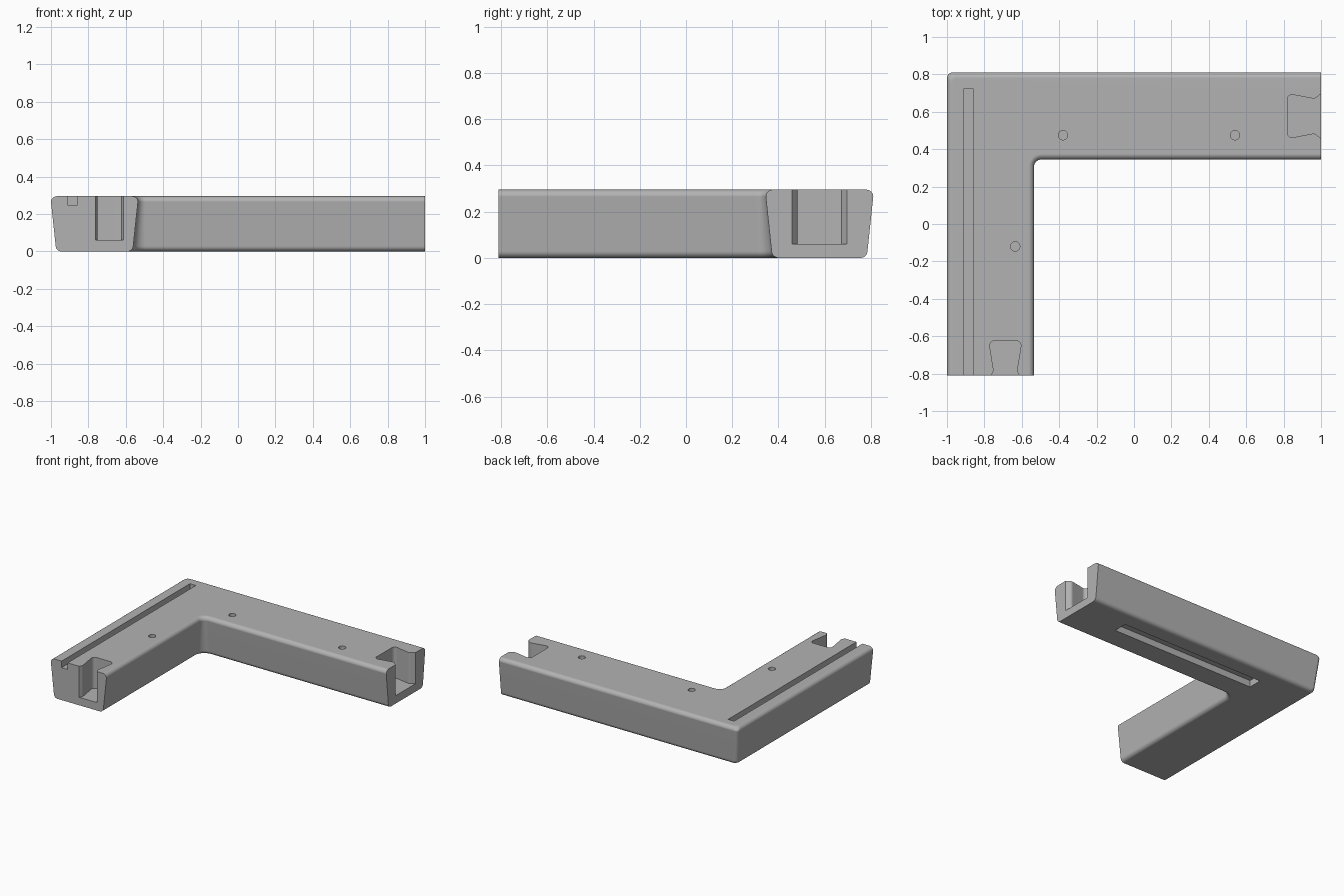
import bpy, bmesh, math
from mathutils import Vector

cube = bpy.data.objects.get("Cube")
if cube:
    bpy.data.objects.remove(cube, do_unlink=True)

HEIGHT, FILLET, TAPER = 0.295, 0.03, 0.025
END_X, END_Y = 1.0, -0.81

grey = bpy.data.materials.new("plain grey")
grey.use_nodes = True
grey.diffuse_color = (0.45, 0.45, 0.45, 1)
grey.node_tree.nodes["Principled BSDF"].inputs["Base Color"].default_value = grey.diffuse_color


def rounded(corners, steps=6):
    """Closed outline from (x, y, radius) corners, with arcs at the corners."""
    out = []
    for i, (x, y, r) in enumerate(corners):
        p = Vector((x, y))
        if r == 0:
            out.append(p)
            continue
        a = (Vector(corners[i - 1][:2]) - p).normalized()
        b = (Vector(corners[(i + 1) % len(corners)][:2]) - p).normalized()
        half = a.angle(b) / 2
        centre = p + (a + b).normalized() * r / math.sin(half)
        start = p + a * r / math.tan(half) - centre
        end = p + b * r / math.tan(half) - centre
        sweep = start.angle(end)
        for k in range(steps + 1):
            t = k / steps
            out.append(centre + (start * math.sin((1 - t) * sweep)
                                 + end * math.sin(t * sweep)) / math.sin(sweep))
    return out


def loft(name, levels):
    """Solid through stacked outlines, given as (outline, z) pairs."""
    bm = bmesh.new()
    rings = [[bm.verts.new((p.x, p.y, z)) for p in outline] for outline, z in levels]
    n = len(rings[0])
    for low, high in zip(rings, rings[1:]):
        for i in range(n):
            j = (i + 1) % n
            bm.faces.new((low[i], low[j], high[j], high[i]))
    bm.faces.new(rings[0][::-1])
    bm.faces.new(rings[-1])
    bmesh.ops.recalc_face_normals(bm, faces=bm.faces)
    mesh = bpy.data.meshes.new(name)
    bm.to_mesh(mesh)
    bm.free()
    mesh.materials.append(grey)
    obj = bpy.data.objects.new(name, mesh)
    bpy.context.collection.objects.link(obj)
    return obj


def corner_outline(inset):
    """L-shaped plan; long sides move in by inset, the two cut ends stay put."""
    left, back = -1 + inset, 0.81 - inset
    right, front = -0.535 - inset, 0.345 + inset
    return rounded([(left, END_Y, 0), (right, END_Y, 0), (right, front, 0.04 + inset),
                    (END_X, front, 0), (END_X, back, 0), (left, back, 0.03)])


# Body: tapered sides with rounded bottom and top edges
levels = []
for k in range(7):
    a = k / 6 * math.pi / 2
    levels.append((TAPER + FILLET * (1 - math.sin(a)), FILLET * (1 - math.cos(a))))
for k in range(7):
    a = k / 6 * math.pi / 2
    levels.append((FILLET * (1 - math.cos(a)), HEIGHT - FILLET * (1 - math.sin(a))))
body = loft("corner_body", [(corner_outline(inset), z) for inset, z in levels])


def cut(outline, z0, z1):
    cutter = loft("cutter", [(outline, z0), (outline, z1)])
    cutter.hide_render = True
    mod = body.modifiers.new("cut", "BOOLEAN")
    mod.object, mod.operation, mod.solver = cutter, "DIFFERENCE", "EXACT"
    bpy.context.view_layer.objects.active = body
    bpy.ops.object.modifier_apply(modifier=mod.name)
    bpy.data.objects.remove(cutter, do_unlink=True)


def box(x0, x1, y0, y1):
    return [Vector(p) for p in ((x0, y0), (x1, y0), (x1, y1), (x0, y1))]


def dovetail(mouth, throat, neck, wide, depth):
    """Socket plan as (depth, side, radius), flared at the open end."""
    side = [(-0.02, mouth, 0), (throat, neck, 0.025), (depth, wide, 0.025)]
    return side + [(d, -w, r) for d, w, r in reversed(side)]


# Dovetail sockets in both ends
TOP = HEIGHT + 0.1
cut(rounded([(-0.688 + w, END_Y + d, r) for d, w, r in
             dovetail(0.085, 0.025, 0.062, 0.088, 0.185)]), 0.06, TOP)
cut(rounded([(END_X - d, 0.577 + w, r) for d, w, r in
             dovetail(0.135, 0.035, 0.092, 0.12, 0.18)]), 0.06, TOP)

# Grooves in the top and the underside
cut(box(-0.91, -0.86, END_Y - 0.1, 0.725), HEIGHT - 0.05, TOP)
cut(box(-0.58, 0.63, 0.55, 0.655), -0.1, 0.05)

# Blind pin holes
for x, y in ((-0.38, 0.475), (0.54, 0.475), (-0.635, -0.12)):
    circle = [Vector((x + 0.025 * math.cos(k * math.pi / 16),
                      y + 0.025 * math.sin(k * math.pi / 16))) for k in range(32)]
    cut(circle, HEIGHT - 0.13, TOP)

# Smooth fillets, flat faces kept flat
bpy.ops.object.select_all(action="DESELECT")
body.select_set(True)
bpy.context.view_layer.objects.active = body
bpy.ops.object.shade_smooth_by_angle(angle=math.radians(30))
weighted = body.modifiers.new("flat faces", "WEIGHTED_NORMAL")
weighted.keep_sharp = True
